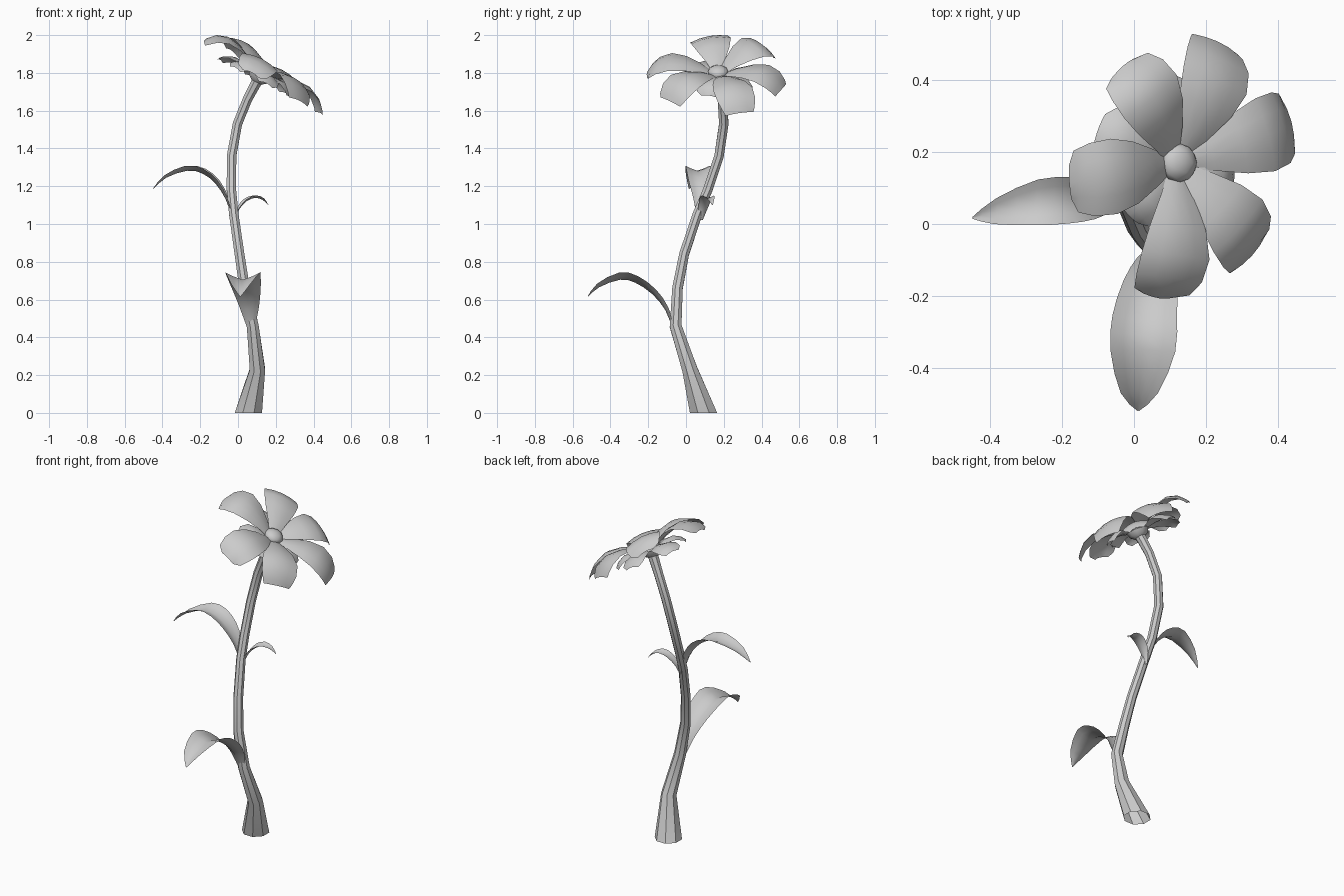
import bpy, math
from mathutils import Vector, Matrix

if "Cube" in bpy.data.objects:
    bpy.data.objects.remove(bpy.data.objects["Cube"])

def make(name, verts, faces, matrix=None):
    me = bpy.data.meshes.new(name)
    me.from_pydata([tuple(v) for v in verts], [], faces)
    ob = bpy.data.objects.new(name, me)
    bpy.context.collection.objects.link(ob)
    if matrix:
        me.transform(matrix)
    return ob

def grid_faces(rows, cols, wrap=False):
    n = cols if wrap else cols - 1
    return [(r * cols + c, r * cols + (c + 1) % cols,
             (r + 1) * cols + (c + 1) % cols, (r + 1) * cols + c)
            for r in range(rows - 1) for c in range(n)]

def refine(path):
    """Insert a smooth midpoint between neighbouring rows."""
    p = [Vector(q) for q in path]
    out = []
    for i in range(len(p) - 1):
        a, d = p[max(i - 1, 0)], p[min(i + 2, len(p) - 1)]
        out += [p[i], (p[i] + p[i + 1]) * .5625 - (a + d) * .0625]
    return [tuple(q) for q in out + [p[-1]]]

def tube(name, path, sides=8):
    verts = []
    for i, (x, y, z, r) in enumerate(path):
        p = Vector((x, y, z))
        a = Vector(path[max(i - 1, 0)][:3])
        b = Vector(path[min(i + 1, len(path) - 1)][:3])
        t = Vector((0, 0, 1)) if i == 0 else (b - a).normalized()
        u = Vector((0, 1, 0)).cross(t).normalized()
        v = t.cross(u)
        for k in range(sides):
            w = math.tau * (k + .5) / sides
            verts.append(p + r * (u * math.cos(w) + v * math.sin(w)))
    return make(name, verts, grid_faces(len(path), sides, True))

def leaf(name, path, side, fold):
    """Folded leaf: path rows are x, y, z, half width."""
    path = refine(path)
    verts = []
    s = Vector(side).normalized()
    for i, (x, y, z, w) in enumerate(path):
        p = Vector((x, y, z))
        a = Vector(path[max(i - 1, 0)][:3])
        b = Vector(path[min(i + 1, len(path) - 1)][:3])
        n = (b - a).normalized().cross(s)
        if n.z < 0:
            n = -n
        for k in (-1, -.6, 0, .6, 1):
            verts.append(p + s * w * k + n * fold * w * abs(k) ** 1.3)
    return make(name, verts, grid_faces(len(path), 5))

# Flower head frame, tilted towards +x
head = Matrix.Translation((.12, .17, 1.795)) @ Matrix.Rotation(math.radians(27), 4, 'Y')

def petal(name, angle, length, width, profile, tip, lift=0, roll=0):
    """Arched petal: profile rows are length fraction, height, width fraction."""
    verts = []
    for i, (f, h, w) in enumerate(profile):
        last = i == len(profile) - 1
        for k in (-1, -.5, 0, .5, 1):
            half = width * (tip if last else w)
            back = .008 * k * k if last else 0
            verts.append((f * length - back, k * half,
                          h + lift * f - .02 * w * k * k + roll * f * k * w))
    m = head @ Matrix.Rotation(math.radians(angle), 4, 'Z')
    return make(name, verts, grid_faces(len(profile), 5), m)

# Stem
tube("stem", [(.055, .093, 0, .078), (.103, .02, .23, .044), (.078, -.055, .46, .034),
              (.035, -.045, .66, .030), (.008, -.01, .84, .028), (-.022, .06, 1.05, .027),
              (-.035, .115, 1.18, .027), (-.034, .175, 1.36, .027), (-.003, .2, 1.53, .027),
              (.05, .193, 1.66, .027), (.095, .178, 1.745, .03), (.12, .17, 1.79, .04)])

# Leaves
leaf("lower_leaf", [(.07, -.065, .43, .015), (.06, -.11, .545, .05), (.045, -.18, .63, .075),
                    (.03, -.27, .69, .09), (.025, -.35, .705, .09), (.015, -.46, .665, .052),
                    (.012, -.52, .615, .002)], (1, 0, 0), .42)
leaf("upper_leaf", [(-.03, .07, 1.03, .012), (-.065, .075, 1.13, .035), (-.12, .07, 1.215, .055),
                    (-.19, .067, 1.268, .065), (-.27, .06, 1.282, .064), (-.38, .035, 1.245, .036),
                    (-.45, .017, 1.185, .002)], (.1, 1, 0), .42)
leaf("small_leaf", [(-.015, .08, 1.02, .01), (.005, .092, 1.075, .024), (.045, .105, 1.12, .034),
                    (.09, .117, 1.138, .033), (.13, .13, 1.128, .02), (.16, .14, 1.1, .002)],
     (-.25, 1, 0), .4)

# Upper petals: angle, length, tip width, lift, roll
arch = [(.06, .0, .22), (.25, .038, .5), (.47, .067, .82), (.68, .074, 1),
        (.85, .048, .97), (.95, .01, .82), (1, -.015, .5)]
for i, (a, l, t, h, r) in enumerate([
        (17, .395, .72, -.025, 0), (68, .365, .72, -.005, 0), (125, .33, .45, .055, .015),
        (189, .35, .45, .032, -.015), (263, .38, .45, .0, 0), (314, .36, .72, -.018, 0)]):
    petal(f"petal_{i + 1}", a, l, .106, arch, t, h, r)

# Lower petals, peeking out between the upper ones
low = [(.1, -.01, .25), (.4, .015, .7), (.7, .018, 1), (.9, -.005, .9), (1, -.03, .5)]
for i, (a, l) in enumerate([(42, .22), (97, .25), (156, .25), (227, .2), (288, .17), (345, .2)]):
    petal(f"under_petal_{i + 1}", a, l, .075, low, .55)

# Domed centre and the cup under the petals
bpy.ops.mesh.primitive_ico_sphere_add(subdivisions=2, radius=1)
disc = bpy.context.object
disc.name = "flower_centre"
disc.data.transform(head @ Matrix.Translation((0, 0, .01)) @ Matrix.Diagonal((.055, .055, .034, 1)))

cup = [(-.05, .028), (-.03, .055), (-.005, .065), (.01, .04)]
verts = [(r * math.cos(math.tau * k / 10), r * math.sin(math.tau * k / 10), z)
         for z, r in cup for k in range(10)]
make("cup", verts, grid_faces(len(cup), 10, True), head)

# Smooth shading with sharp edges kept
bpy.ops.object.select_all(action='SELECT')
bpy.ops.object.shade_smooth_by_angle(angle=math.radians(40))
